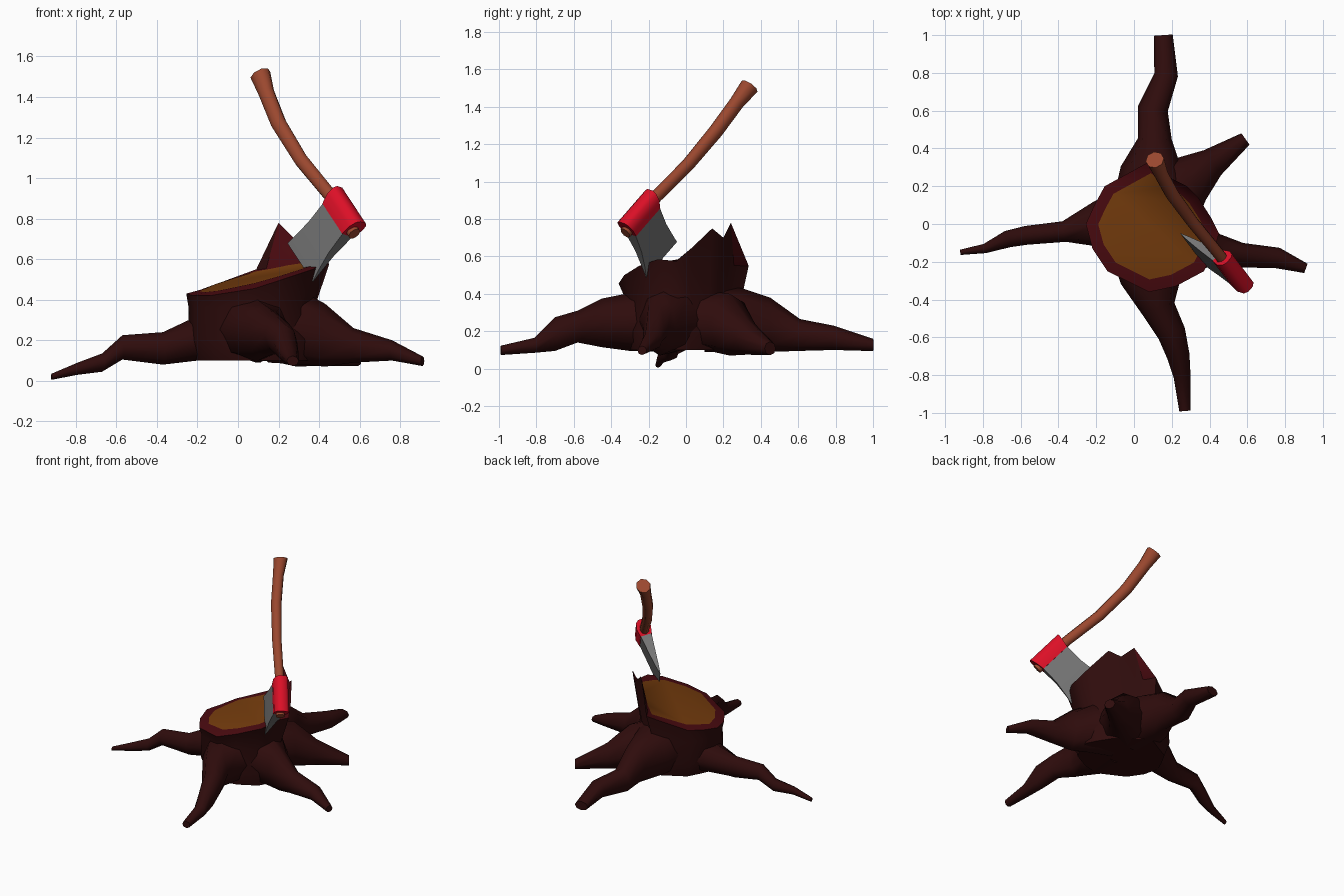
import bpy
import math
from mathutils import Vector

cube = bpy.data.objects.get("Cube")
if cube:
    bpy.data.objects.remove(cube, do_unlink=True)


def make_material(name, rgb):
    mat = bpy.data.materials.new(name)
    mat.use_nodes = True
    color = (*rgb, 1)
    mat.diffuse_color = color
    shader = next(n for n in mat.node_tree.nodes if n.type == "BSDF_PRINCIPLED")
    shader.inputs["Base Color"].default_value = color
    shader.inputs["Roughness"].default_value = 0.8
    return mat


BARK = make_material("dark bark", (0.028, 0.0036, 0.0036))
RIM = make_material("red inner bark", (0.068, 0.003, 0.005))
WOOD = make_material("cut wood", (0.178, 0.045, 0.004))
HANDLE = make_material("handle wood", (0.325, 0.064, 0.028))
PAINT = make_material("red paint", (0.72, 0.005, 0.02))
STEEL = make_material("grey steel", (0.18, 0.18, 0.18))


def build(name, verts, faces, mats, slots=None, angle=60):
    """Make a mesh object with materials and angle-limited smooth shading."""
    mesh = bpy.data.meshes.new(name)
    mesh.from_pydata([tuple(v) for v in verts], [], faces)
    for mat in mats:
        mesh.materials.append(mat)
    if slots:
        mesh.polygons.foreach_set("material_index", slots)
    obj = bpy.data.objects.new(name, mesh)
    bpy.context.collection.objects.link(obj)
    bpy.ops.object.select_all(action="DESELECT")
    obj.select_set(True)
    bpy.context.view_layer.objects.active = obj
    bpy.ops.object.mode_set(mode="EDIT")
    bpy.ops.mesh.select_all(action="SELECT")
    bpy.ops.mesh.normals_make_consistent(inside=False)
    bpy.ops.object.mode_set(mode="OBJECT")
    bpy.ops.object.shade_smooth_by_angle(angle=math.radians(angle))
    return obj


def loft(rings):
    """Join equal rings of points into a closed skin."""
    n = len(rings[0])
    verts = [v for ring in rings for v in ring]
    faces = [(r * n + i, r * n + (i + 1) % n, (r + 1) * n + (i + 1) % n, (r + 1) * n + i)
             for r in range(len(rings) - 1) for i in range(n)]
    faces.append(tuple(range(n)))
    faces.append(tuple(range(len(verts) - n, len(verts))))
    return verts, faces


def ellipse(center, u, v, sides):
    turn = math.tau / sides
    return [center + u * math.cos(i * turn) + v * math.sin(i * turn) for i in range(sides)]


# Stump: scaled copies of the jagged rim outline, closed by a sloping cut
rim = [Vector(p) for p in (
    (-.255, 0, .43), (-.21, .1, .44), (-.155, .2, .46), (.09, .335, .55), (.2, .24, .78),
    (.28, .2, .7), (.34, .14, .75), (.41, .03, .645), (.45, -.05, .575), (.42, -.15, .585),
    (.37, -.25, .55), (.22, -.33, .5), (.08, -.36, .455), (-.14, -.25, .42), (-.22, -.13, .42))]
middle = Vector((.09, -.01, 0))


def outline(scale, shift, height):
    ring = []
    for p in rim:
        q = middle + (p - middle) * scale
        q.x += shift
        q.z = height(q)
        ring.append(q)
    return ring


stump_rings = [outline(.84, -.01, lambda q: .1), outline(.92, -.02, lambda q: .2),
               outline(.88, -.03, lambda q: .36), rim,
               outline(.81, 0, lambda q: .49 + .26 * q.x + .1 * q.y)]
verts, faces = loft(stump_rings)
count = len(rim)
slots = [0] * (3 * count) + [1] * count + [0, 2]
build("stump", verts, faces, [BARK, RIM, WOOD], slots)

# Roots: x, y, z, half width, half height from the stump to the tip
roots = {
    "left_root": [(.02, 0, .24, .22, .14), (-.2, 0, .21, .12, .11), (-.37, -.04, .16, .055, .08),
                  (-.57, -.06, .165, .05, .06), (-.67, -.08, .09, .045, .045),
                  (-.79, -.13, .06, .025, .03), (-.92, -.15, .02, .014, .015)],
    "front_root": [(.09, -.1, .26, .23, .17), (.09, -.3, .25, .16, .155), (.13, -.45, .245, .09, .13),
                   (.2, -.58, .225, .075, .085), (.235, -.7, .185, .06, .09),
                   (.255, -.81, .125, .045, .04), (.27, -.99, .098, .03, .025)],
    "right_root": [(.15, -.05, .26, .22, .17), (.32, -.1, .26, .16, .18), (.43, -.14, .225, .09, .155),
                   (.57, -.165, .175, .065, .085), (.76, -.18, .15, .055, .05),
                   (.91, -.235, .097, .026, .024)],
    "back_right_root": [(.15, .1, .26, .22, .16), (.29, .235, .235, .14, .165),
                        (.415, .325, .17, .08, .095), (.59, .45, .108, .037, .036)],
    "back_root": [(.1, .1, .27, .22, .18), (.09, .3, .26, .16, .17), (.11, .45, .235, .09, .145),
                  (.1, .61, .18, .08, .085), (.17, .79, .165, .063, .065),
                  (.155, 1, .127, .05, .033)],
}
up = Vector((0, 0, 1))
for name, path in roots.items():
    centers = [Vector(p[:3]) for p in path]
    rings = []
    for i, p in enumerate(path):
        along = centers[min(i + 1, len(path) - 1)] - centers[max(i - 1, 0)]
        side = along.cross(up).normalized()
        rings.append(ellipse(centers[i], side * p[3], up * p[4], 8))
    build(name, *loft(rings), [BARK])

# Axe frame: along the handle, towards the cutting edge, and across
head = Vector((.525, -.25, .83))
down = Vector((.445, -.587, -.676)).normalized()
across = down.cross(Vector((-.225, .13, -.23))).normalized()
edge = across.cross(down).normalized()


def axe_point(e, d, a):
    return head + edge * e + down * d + across * a


# Handle: a bent tube that flares at the grip end and pokes out below the collar
grip = [(.11, .34, 1.51, .054), (.14, .27, 1.42, .042), (.2, .16, 1.27, .041),
        (.31, .01, 1.09, .037), (.45, -.16, .92, .035), (.574, -.325, .725, .034)]
points = [Vector(p[:3]) for p in grip]
rings = []
for i, p in enumerate(grip):
    along = points[min(i + 1, len(grip) - 1)] - points[max(i - 1, 0)]
    forward = across.cross(along).normalized()
    rings.append(ellipse(points[i], forward * p[3], across * p[3] * .9, 8))
build("axe_handle", *loft(rings), [HANDLE])

# Painted collar around the handle, longer on its back than at the blade
section = [(.055, .04), (0, .05), (-.04, .04), (-.055, .02)]
section += [(e, -a) for e, a in reversed(section)]
rings = [[axe_point(e, end * (.12 - .18 * e), a) for e, a in section] for end in (-1, 1)]
build("axe_collar", *loft(rings), [PAINT])

# Blade: wedge that waists in the middle and flares at the sharp edge
rings = []
for e, half, thick in ((.05, .11, .038), (.18, .112, .024), (.29, .128, .011), (.35, .14, .001)):
    rings.append([axe_point(e, d * half, a * thick)
                  for d, a in ((-1, -1), (1, -1), (1, 1), (-1, 1))])
build("axe_blade", *loft(rings), [STEEL], angle=30)
